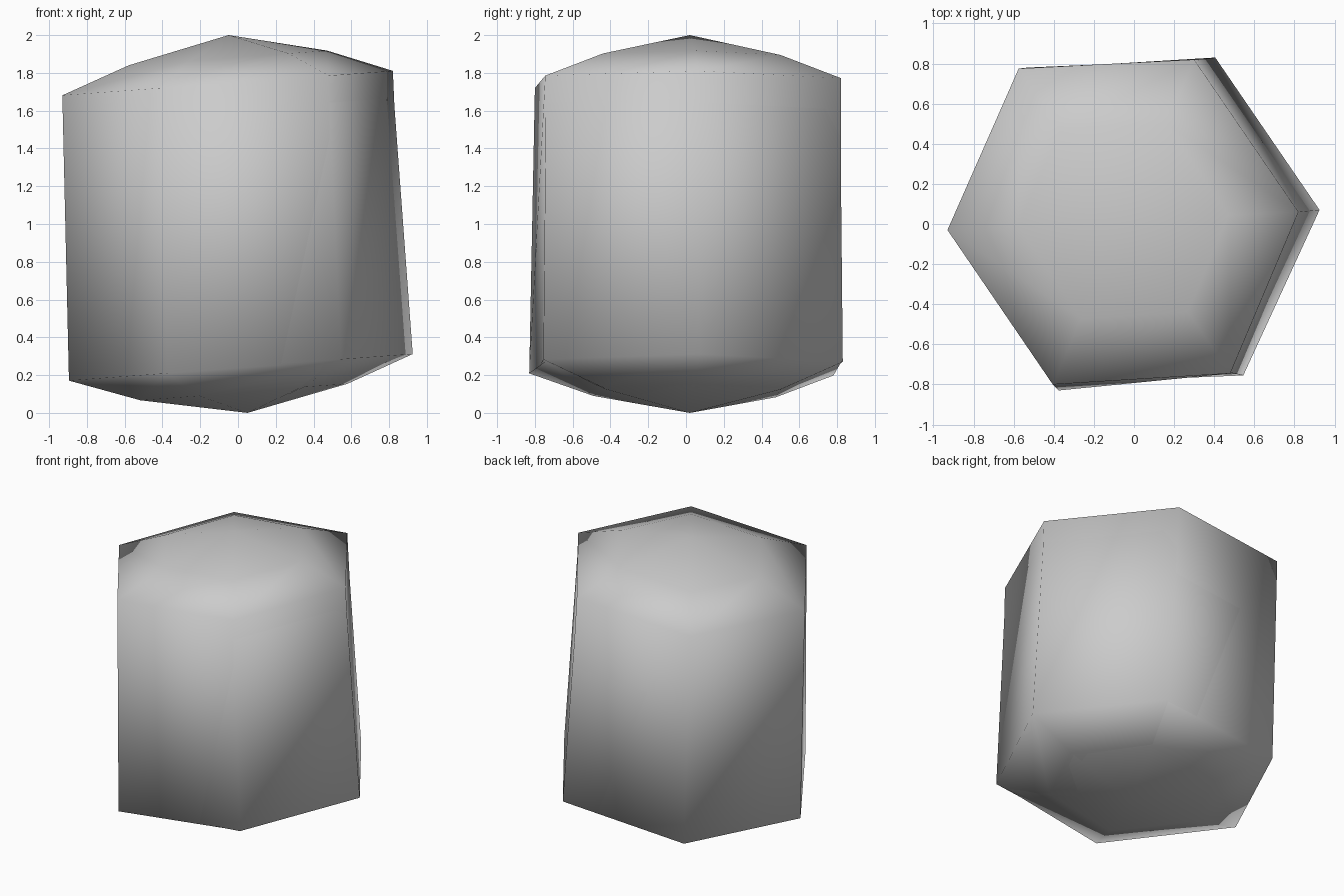
import bpy, bmesh

cube = bpy.data.objects.get("Cube")
if cube:
    bpy.data.objects.remove(cube)

grey = bpy.data.materials.new("light_grey")
grey.use_nodes = True
GREY = (0.6, 0.6, 0.6, 1)
grey.diffuse_color = GREY
grey.node_tree.nodes["Principled BSDF"].inputs["Base Color"].default_value = GREY

TILT = 0.074   # slope of the rings along x
INNER = 0.6    # size of the cap ring against the rim


def ring(bm, pts, base, centre=(0, 0), scale=1.0):
    """Six-sided ring lying on the tilted plane."""
    verts = []
    for x, y in pts:
        x = centre[0] + (x - centre[0]) * scale
        y = centre[1] + (y - centre[1]) * scale
        verts.append(bm.verts.new((x, y, base + TILT * x)))
    return verts


def shell(name, top, bottom, top_pole, bottom_pole, inset=0.0, flip=False):
    """Hexagonal barrel with a two-step domed cap at each end."""
    bm = bmesh.new()
    rings = [
        ring(bm, bottom, 0.105 + inset, bottom_pole, INNER),
        ring(bm, bottom, 0.237 + inset),
        ring(bm, top, 1.75 - inset, top_pole, 1 - inset),
        ring(bm, top, 1.883 - inset, top_pole, INNER),
    ]
    for low, high in zip(rings, rings[1:]):
        for i in range(6):
            j = (i + 1) % 6
            bm.faces.new((low[i], low[j], high[j], high[i]))
    for edge, (px, py), z in ((rings[0], bottom_pole, 0.0 + inset),
                              (rings[-1], top_pole, 2.0 - inset)):
        pole = bm.verts.new((px, py, z))
        for i in range(6):
            bm.faces.new((edge[i], edge[(i + 1) % 6], pole))
    bmesh.ops.recalc_face_normals(bm, faces=bm.faces)
    if flip:
        bmesh.ops.reverse_faces(bm, faces=bm.faces)
    for f in bm.faces:
        f.smooth = True
    mesh = bpy.data.meshes.new(name)
    bm.to_mesh(mesh)
    bm.free()
    mesh.materials.append(grey)
    bpy.context.collection.objects.link(bpy.data.objects.new(name, mesh))


# Rim corners, counter-clockwise from the left (+x) side
top_rim = [(0.82, 0.06), (0.30, 0.82), (-0.575, 0.775),
           (-0.93, -0.03), (-0.405, -0.80), (0.48, -0.745)]
outer_foot = [(0.885, 0.06), (0.39, 0.82), (-0.53, 0.78),
              (-0.895, -0.03), (-0.375, -0.83), (0.50, -0.74)]
lining_foot = [(0.925, 0.07), (0.405, 0.83), (-0.48, 0.76),
               (-0.82, -0.03), (-0.31, -0.79), (0.545, -0.755)]

shell("barrel_body", top_rim, outer_foot, (-0.05, 0.02), (0.05, 0.02))
# Inward-facing lining that shows past the body along one side
shell("barrel_lining", top_rim, lining_foot, (-0.05, 0.02), (0.06, 0.02),
      inset=0.006, flip=True)
